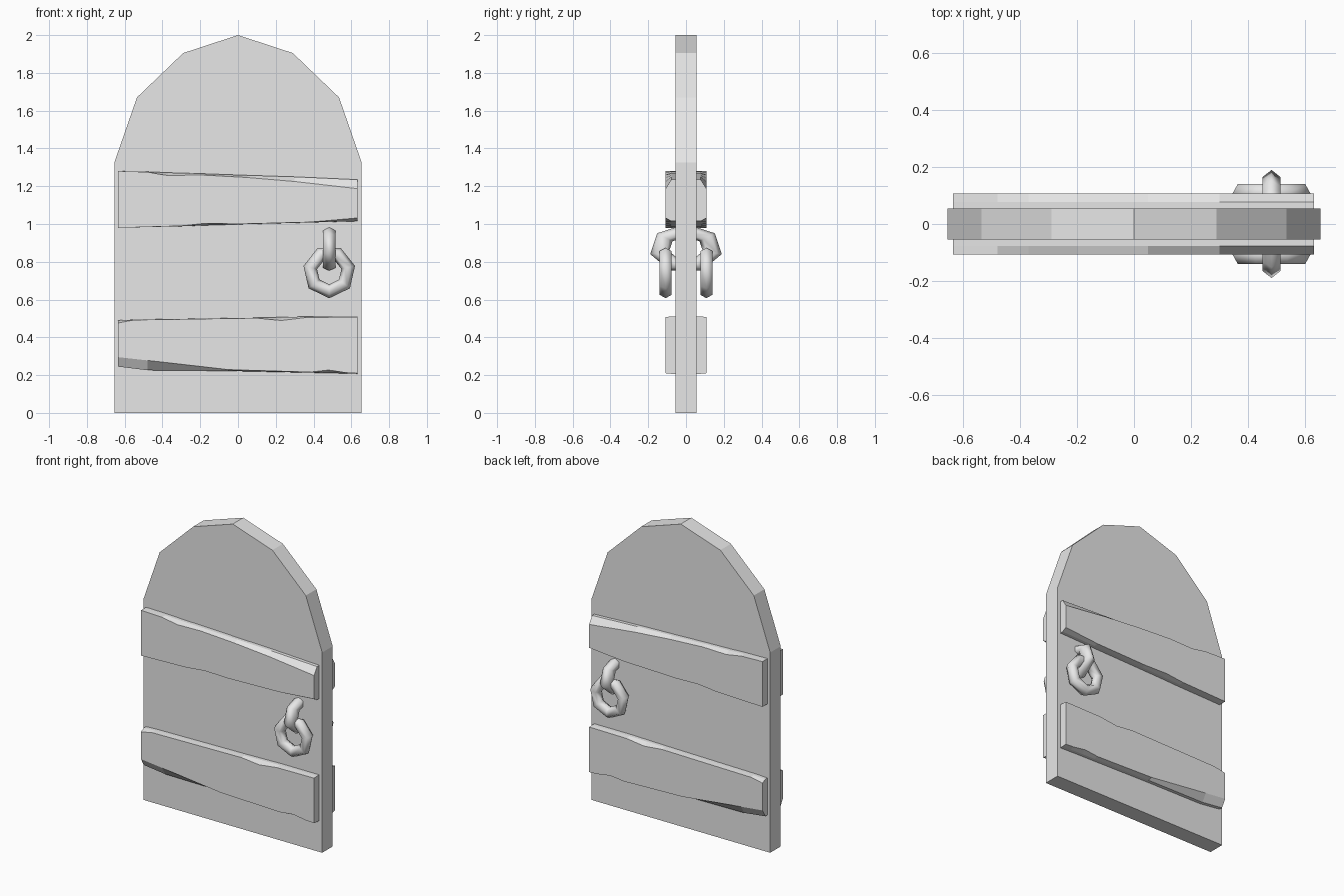
import bpy, bmesh
from math import pi
from mathutils import Vector

cube = bpy.data.objects.get("Cube")
if cube:
    bpy.data.objects.remove(cube, do_unlink=True)

grey = bpy.data.materials.new("plain grey")
grey.use_nodes = True
grey.diffuse_color = (0.8, 0.8, 0.8, 1)
grey.node_tree.nodes["Principled BSDF"].inputs["Base Color"].default_value = (0.8, 0.8, 0.8, 1)


def loft(name, loops):
    """Skin equal-length point loops and cap both ends."""
    bm = bmesh.new()
    rings = [[bm.verts.new(p) for p in loop] for loop in loops]
    n = len(rings[0])
    for a, b in zip(rings, rings[1:]):
        for i in range(n):
            j = (i + 1) % n
            bm.faces.new((a[i], a[j], b[j], b[i]))
    bm.faces.new(rings[0])
    bm.faces.new(rings[-1])
    bmesh.ops.recalc_face_normals(bm, faces=bm.faces)
    mesh = bpy.data.meshes.new(name)
    bm.to_mesh(mesh)
    bm.free()
    mesh.materials.append(grey)
    obj = bpy.data.objects.new(name, mesh)
    bpy.context.collection.objects.link(obj)
    return obj


# Arched door slab
half = [(0.655, 0), (0.655, 1.325), (0.535, 1.67), (0.29, 1.905)]
arch = half + [(0, 2)] + [(-x, z) for x, z in reversed(half)]
loft("door_slab", [[(x, y, z) for x, z in arch] for y in (-0.055, 0.055)])


# Chipped planks: each edge point is (x, outer silhouette z, chipped face z)
def plank(name, top, bottom, side):
    edge = top + bottom[::-1]
    depths = ((0.04, 1), (0.078, 1), (0.108, 2))
    loft(name, [[(p[0], side * y, p[k]) for p in edge] for y, k in depths])


upper_top = [(-0.635, 1.28, 1.28), (-0.48, 1.277, 1.275), (-0.37, 1.272, 1.256),
             (-0.2, 1.267, 1.26), (0.05, 1.258, 1.246), (0.3, 1.25, 1.225), (0.633, 1.235, 1.187)]
upper_bottom = [(-0.635, 0.98, 0.98), (-0.3, 0.988, 0.99), (-0.17, 0.993, 1.004),
                (0, 0.998, 1.0), (0.38, 1.008, 1.01), (0.633, 1.015, 1.032)]
lower_top = [(-0.635, 0.49, 0.476), (-0.55, 0.494, 0.492), (0.1, 0.504, 0.502),
             (0.23, 0.507, 0.489), (0.36, 0.51, 0.505), (0.633, 0.51, 0.508)]
lower_bottom = [(-0.635, 0.245, 0.295), (-0.48, 0.226, 0.278), (-0.05, 0.222, 0.229),
                (0.38, 0.213, 0.216), (0.48, 0.211, 0.227), (0.57, 0.209, 0.213), (0.633, 0.207, 0.21)]
for label, side in (("front", -1), ("back", 1)):
    plank(label + "_upper_plank", upper_top, upper_bottom, side)
    plank(label + "_lower_plank", lower_top, lower_bottom, side)


# Handle: a stretched link through the door with a pull ring on each face
def ring(name, location, rotation, scale=(1, 1, 1)):
    bpy.ops.mesh.primitive_torus_add(major_segments=7, minor_segments=6,
                                     major_radius=0.103, minor_radius=0.037,
                                     location=location, rotation=rotation)
    obj = bpy.context.object
    obj.name = name
    obj.scale = Vector(scale)
    obj.data.materials.append(grey)
    bpy.ops.object.shade_smooth()


ring("handle_link", (0.483, 0, 0.87), (0, -pi / 2, 0), (0.93, 1.39, 1))
for label, side in (("front", -1), ("back", 1)):
    ring(label + "_pull_ring", (0.483, side * 0.108, 0.747), (0, pi / 2, pi / 2))
